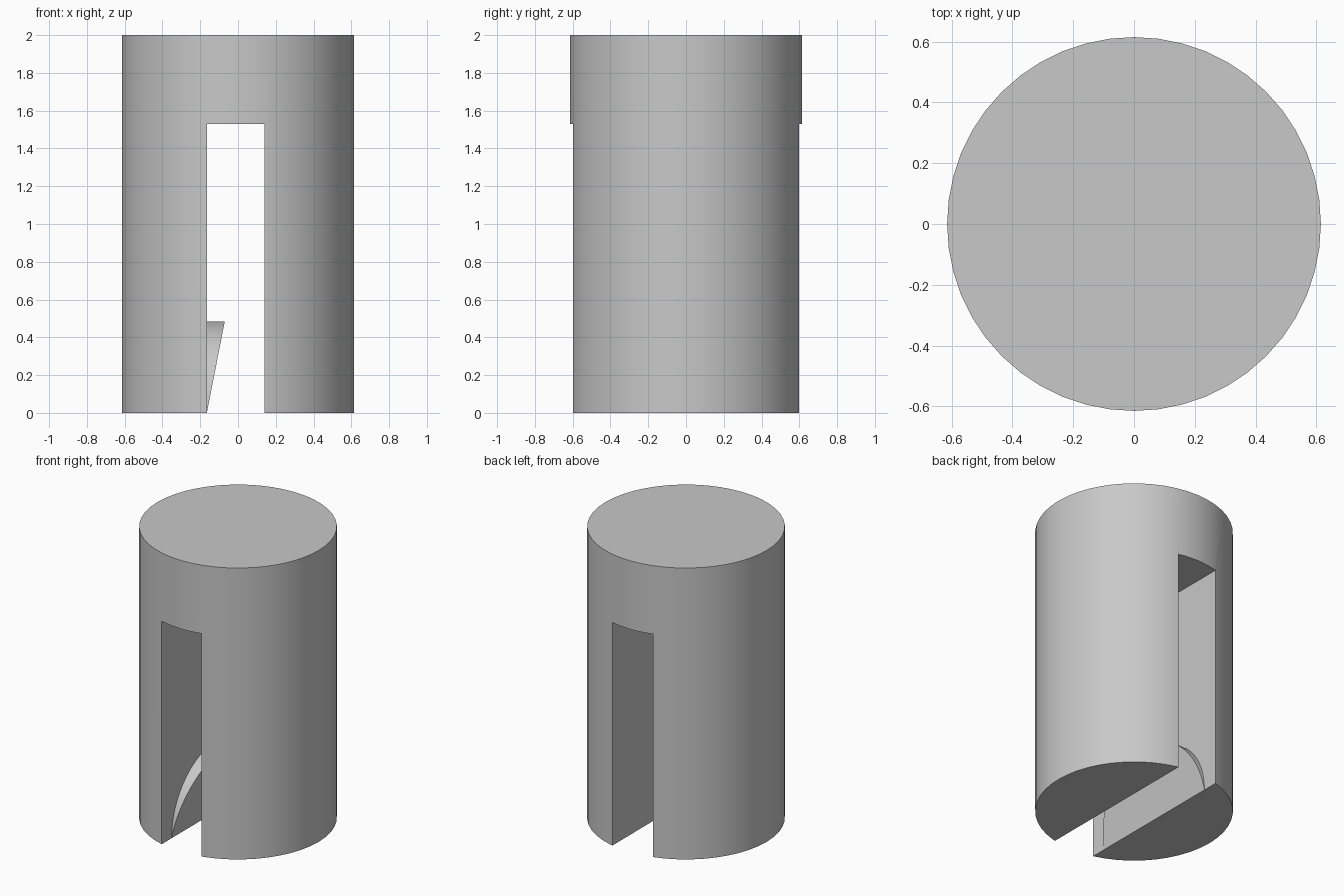
import bpy, bmesh
from math import radians
from mathutils import Matrix, Vector

cube = bpy.data.objects.get("Cube")
if cube:
    bpy.data.objects.remove(cube, do_unlink=True)

RADIUS, HEIGHT = 0.615, 2.0
SLOT_MIN, SLOT_MAX, SLOT_TOP = -0.165, 0.14, 1.53
RAMP_RADIUS, RAMP_DEPTH = 0.485, 0.095

grey = bpy.data.materials.new("plain_grey")
grey.use_nodes = True
grey.diffuse_color = (0.58, 0.58, 0.58, 1)
grey.node_tree.nodes["Principled BSDF"].inputs["Base Color"].default_value = grey.diffuse_color


def make(name, bm):
    bmesh.ops.recalc_face_normals(bm, faces=bm.faces)
    mesh = bpy.data.meshes.new(name)
    bm.to_mesh(mesh)
    bm.free()
    mesh.materials.append(grey)
    obj = bpy.data.objects.new(name, mesh)
    bpy.context.collection.objects.link(obj)
    return obj


def cylinder(radius, depth, segments, matrix):
    bm = bmesh.new()
    bmesh.ops.create_cone(bm, cap_ends=True, segments=segments, radius1=radius,
                          radius2=radius, depth=depth, matrix=matrix)
    return bm


def subtract(target, cutter):
    mod = target.modifiers.new("cut", 'BOOLEAN')
    mod.operation, mod.solver, mod.object = 'DIFFERENCE', 'EXACT', cutter
    bpy.context.view_layer.objects.active = target
    bpy.ops.object.modifier_apply(modifier=mod.name)
    bpy.data.objects.remove(cutter, do_unlink=True)


# Solid round body
body = make("slotted_cylinder",
            cylinder(RADIUS, HEIGHT, 48, Matrix.Translation((0, 0, HEIGHT / 2))))

# Slot running front to back, open at the bottom
bm = bmesh.new()
low = -0.2
size = Vector((SLOT_MAX - SLOT_MIN, 2, SLOT_TOP - low))
centre = Vector(((SLOT_MAX + SLOT_MIN) / 2, 0, (SLOT_TOP + low) / 2))
bmesh.ops.create_cube(bm, size=1,
                      matrix=Matrix.Translation(centre) @ Matrix.Diagonal(size).to_4x4())
slot = make("slot_cutter", bm)

# Half-round ramp left standing on the slot wall: a disc trimmed by a sloping plane
bm = cylinder(RAMP_RADIUS, 0.8, 96, Matrix.Rotation(radians(90), 4, 'Y'))
cut = bmesh.ops.bisect_plane(bm, geom=bm.verts[:] + bm.edges[:] + bm.faces[:],
                             plane_co=(SLOT_MIN, 0, 0),
                             plane_no=(RAMP_RADIUS, 0, -RAMP_DEPTH), clear_outer=True)
rim = [e for e in cut["geom_cut"] if isinstance(e, bmesh.types.BMEdge)]
bmesh.ops.edgeloop_fill(bm, edges=rim)
ramp = make("ramp_shape", bm)

subtract(slot, ramp)
subtract(body, slot)

# Smooth round walls with crisp edges
bpy.ops.object.select_all(action='DESELECT')
body.select_set(True)
bpy.context.view_layer.objects.active = body
bpy.ops.object.shade_smooth_by_angle(angle=radians(30))
